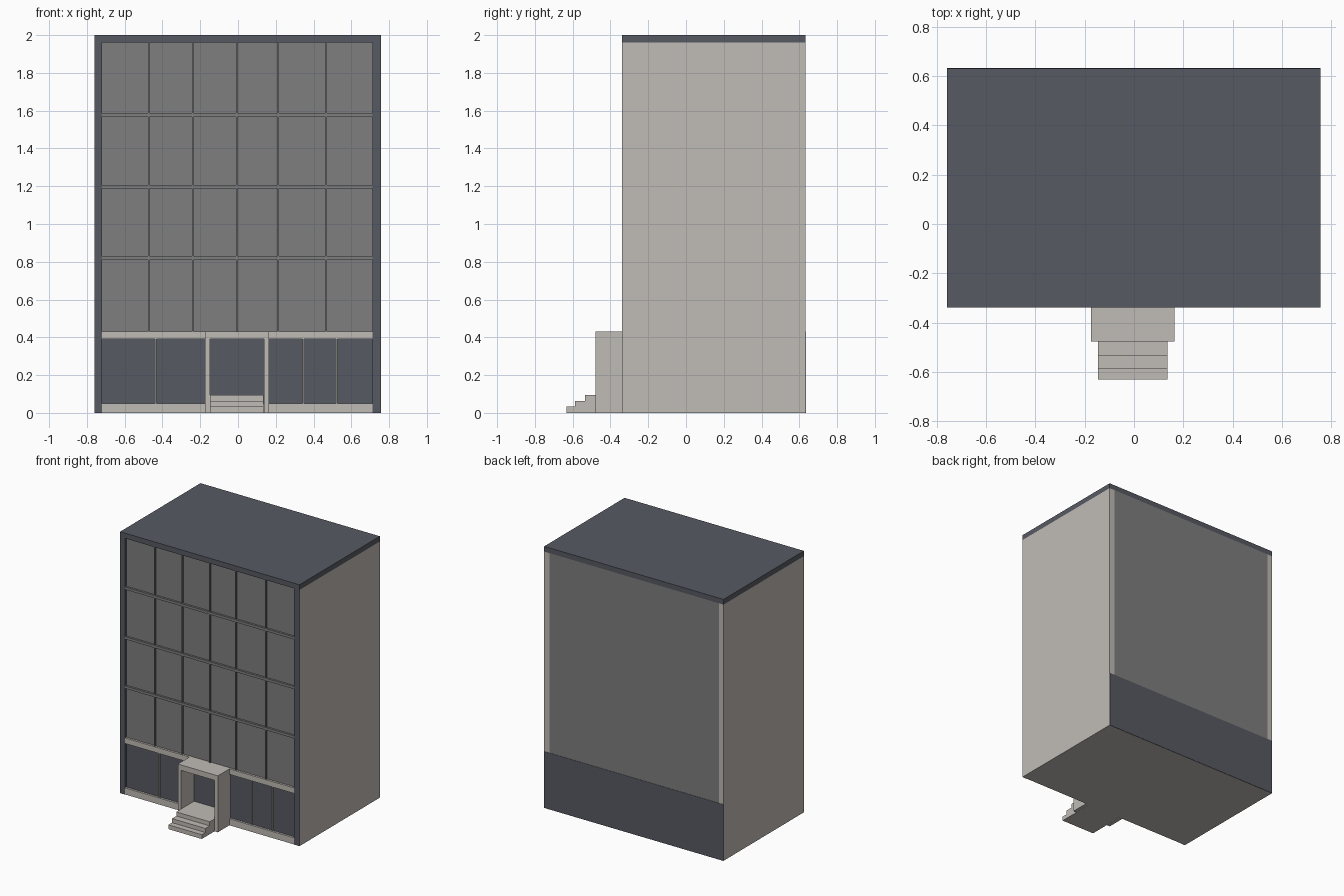
import bpy, bmesh

if "Cube" in bpy.data.objects:
    bpy.data.objects.remove(bpy.data.objects["Cube"])

def material(name, rgb):
    m = bpy.data.materials.new(name)
    m.diffuse_color = (*rgb, 1)
    m.use_nodes = True
    m.node_tree.nodes["Principled BSDF"].inputs["Base Color"].default_value = m.diffuse_color
    return m

BEIGE = material("warm_beige", (0.53, 0.50, 0.465))
DARK = material("dark_slate", (0.095, 0.102, 0.125))
GREY = material("mid_grey", (0.21, 0.21, 0.21))

def finish(name, bm, *mats):
    me = bpy.data.meshes.new(name)
    bm.to_mesh(me)
    bm.free()
    for m in mats:
        me.materials.append(m)
    ob = bpy.data.objects.new(name, me)
    bpy.context.collection.objects.link(ob)
    return ob

def box(name, mat, x, y, z):
    """Box from (min, max) ranges."""
    bm = bmesh.new()
    bmesh.ops.create_cube(bm, size=1)
    for v in bm.verts:
        v.co = [r[0] if c < 0 else r[1] for c, r in zip(v.co, (x, y, z))]
    return finish(name, bm, mat)

def extrude_x(name, mat, profile, x0, x1):
    """Side profile (y, z) extruded along x."""
    bm = bmesh.new()
    f = bm.faces.new([bm.verts.new((x0, y, z)) for y, z in profile])
    g = bmesh.ops.extrude_face_region(bm, geom=[f])["geom"]
    for v in g:
        if isinstance(v, bmesh.types.BMVert):
            v.co.x = x1
    bmesh.ops.recalc_face_normals(bm, faces=bm.faces)
    return finish(name, bm, mat)

FRONT, BACK = -0.34, 0.632
L, R = -0.72, 0.712          # inner edges of the front frame
GLASS = -0.322               # recessed facade plane
BELT = 0.432                 # top of the ground floor

# Roof slab
box("roof", DARK, (-0.76, 0.758), (FRONT, BACK), (1.96, 2.0))

# Side walls: beige outside, dark front and inner reveal
for name, x, inner in (("left_wall", (-0.76, L), 1), ("right_wall", (R, 0.758), -1)):
    wall = box(name, BEIGE, x, (FRONT, BACK), (0, 1.96))
    wall.data.materials.append(DARK)
    for p in wall.data.polygons:
        if p.normal.y < -0.5 or p.normal.x * inner > 0.5:
            p.material_index = 1

# Upper body, ground floor body and plinth
box("upper_body", GREY, (L, R), (GLASS, BACK), (BELT, 1.96))
box("ground_floor_glazing", DARK, (L, R), (GLASS, BACK - 0.002), (0.05, BELT))
box("plinth", BEIGE, (L, R), (-0.338, BACK - 0.002), (0, 0.05))
box("back_base_panel", DARK, (-0.76, 0.758), (BACK - 0.001, BACK + 0.002), (0, BELT))
box("ground_floor_belt", BEIGE, (L, R), (-0.338, GLASS + 0.01), (0.39, BELT))

# Upper facade grid
for i, z in enumerate((0.82, 1.197, 1.577)):
    box(f"floor_band_{i}", GREY, (L, R), (-0.337, GLASS + 0.01), (z - 0.01, z + 0.01))
for i, x in enumerate((-0.472, -0.24, -0.006, 0.214, 0.468)):
    box(f"mullion_{i}", GREY, (x - 0.004, x + 0.004), (-0.335, GLASS + 0.01), (BELT, 1.96))

# Shop window mullions
for i, x in enumerate((-0.435, 0.346, 0.522)):
    box(f"shop_mullion_{i}", BEIGE, (x - 0.004, x + 0.004), (-0.333, GLASS + 0.01), (0.05, 0.39))

# Entrance portal
P = -0.478
box("portal_left_post", BEIGE, (-0.175, -0.148), (P, GLASS), (0, 0.39))
box("portal_right_post", BEIGE, (0.137, 0.164), (P, GLASS), (0, 0.39))
box("portal_lintel", BEIGE, (-0.175, 0.164), (P, GLASS), (0.39, BELT))

# Entrance steps with landing running back to the door
extrude_x("steps", BEIGE,
          [(GLASS, 0), (-0.632, 0), (-0.632, 0.033), (-0.588, 0.033), (-0.588, 0.064),
           (-0.536, 0.064), (-0.536, 0.095), (GLASS, 0.095)], -0.147, 0.136)
